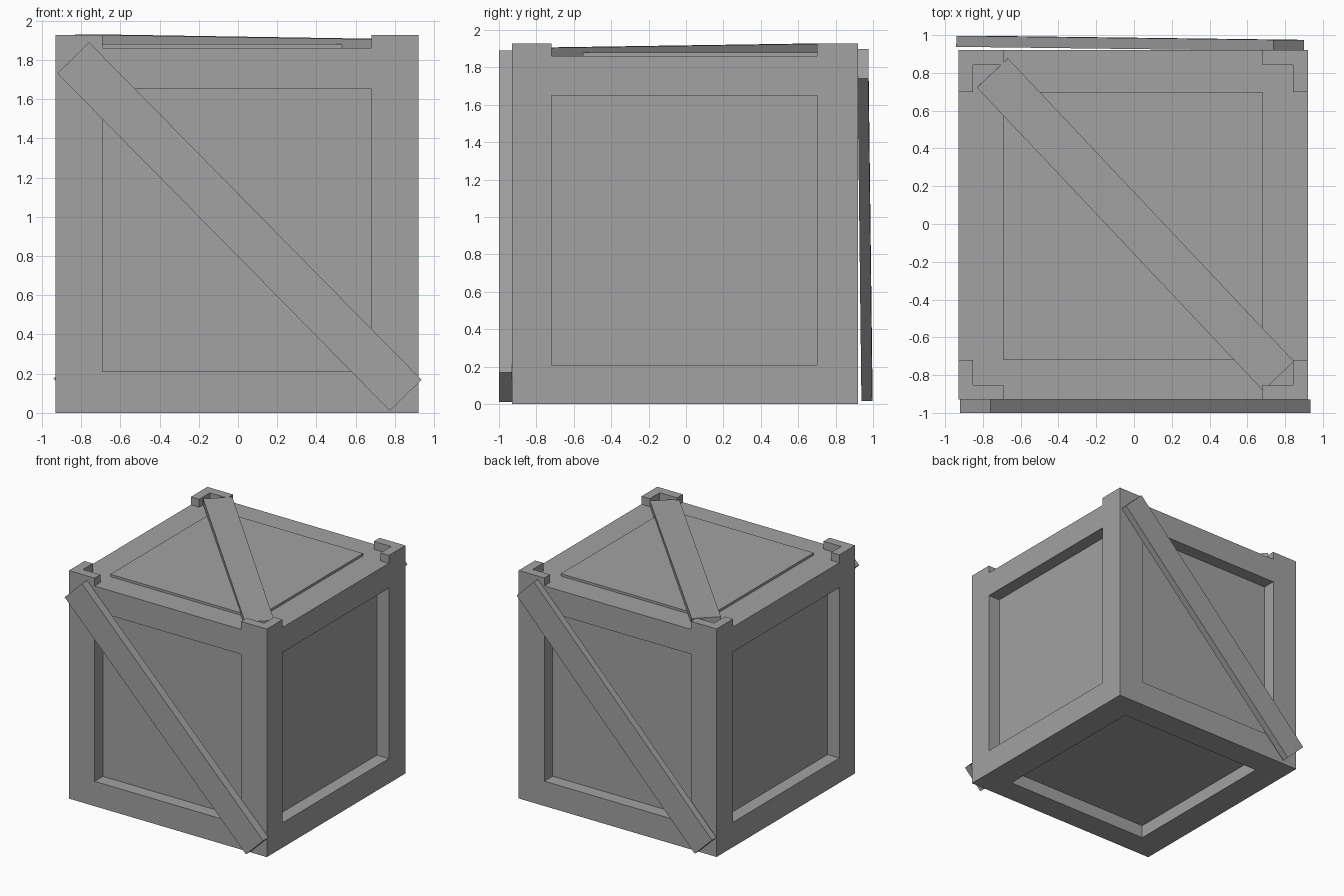
import bpy
import bmesh
from mathutils import Vector, Matrix

cube = bpy.data.objects.get("Cube")
if cube:
    bpy.data.objects.remove(cube, do_unlink=True)

grey = bpy.data.materials.new("plain_grey")
grey.use_nodes = True
grey.diffuse_color = (0.36, 0.36, 0.36, 1)
grey.node_tree.nodes["Principled BSDF"].inputs["Base Color"].default_value = (0.36, 0.36, 0.36, 1)

# Outer bounds of the crate and bounds of its panels
LOW, HIGH = Vector((-0.93, -0.93, 0)), Vector((0.92, 0.92, 1.86))
PANEL_LOW, PANEL_HIGH = Vector((-0.69, -0.72, 0.21)), Vector((0.68, 0.70, 1.65))
RECESS, LID_RISE = 0.11, 0.02


def finish(name, bm):
    bmesh.ops.recalc_face_normals(bm, faces=bm.faces[:])
    mesh = bpy.data.meshes.new(name)
    bm.to_mesh(mesh)
    bm.free()
    mesh.materials.append(grey)
    obj = bpy.data.objects.new(name, mesh)
    bpy.context.collection.objects.link(obj)
    return obj


def make_body():
    """Box with recessed side and bottom panels and a raised lid panel."""
    bm = bmesh.new()
    size = HIGH - LOW
    matrix = Matrix.Translation((LOW + HIGH) / 2) @ Matrix.Diagonal((*size, 1))
    bmesh.ops.create_cube(bm, size=1, matrix=matrix)
    middle = (LOW + HIGH) / 2
    for face in bm.faces[:]:
        normal = face.normal.copy()
        bmesh.ops.inset_individual(bm, faces=[face], thickness=0.2)
        for v in face.verts:
            for axis in range(3):
                if abs(normal[axis]) < 0.5:
                    bounds = PANEL_LOW if v.co[axis] < middle[axis] else PANEL_HIGH
                    v.co[axis] = bounds[axis]
        shift = LID_RISE if normal.z > 0.5 else -RECESS
        panel = bmesh.ops.extrude_discrete_faces(bm, faces=[face])["faces"][0]
        bmesh.ops.translate(bm, verts=panel.verts[:], vec=normal * shift)
    finish("crate_body", bm)


def make_corner(name, x, y, arm_x, arm_y, wall=0.077, top=1.927):
    """L-shaped bracket standing on one top corner; arms point inwards."""
    sx, sy = (1 if x < 0 else -1), (1 if y < 0 else -1)
    wx, wy = x + sx * wall, y + sy * wall
    outline = [(x, y), (arm_x, y), (arm_x, wy), (wx, wy), (wx, arm_y), (x, arm_y)]
    bm = bmesh.new()
    face = bm.faces.new([bm.verts.new((px, py, HIGH.z)) for px, py in outline])
    new = bmesh.ops.extrude_face_region(bm, geom=[face])["geom"]
    verts = [g for g in new if isinstance(g, bmesh.types.BMVert)]
    bmesh.ops.translate(bm, verts=verts, vec=(0, 0, top - HIGH.z))
    finish(name, bm)


def make_plank(name, start, end, facing, thickness, width=0.226):
    """Straight board from start to end with its broad side towards facing."""
    start, end = Vector(start), Vector(end)
    along = (end - start).normalized()
    across = Vector(facing).cross(along).normalized()
    out = along.cross(across)
    turn = Matrix((along, across, out)).transposed().to_4x4()
    scale = Matrix.Diagonal(((end - start).length, width, thickness, 1))
    bm = bmesh.new()
    bmesh.ops.create_cube(bm, size=1, matrix=Matrix.Translation((start + end) / 2) @ turn @ scale)
    finish(name, bm)


make_body()

# Four corner brackets
for side, x, arm_x in (("left", HIGH.x, PANEL_HIGH.x), ("right", LOW.x, PANEL_LOW.x)):
    for end, y, arm_y in (("front", LOW.y, PANEL_LOW.y), ("back", HIGH.y, PANEL_HIGH.y)):
        make_corner(f"{end}_{side}_corner_bracket", x, y, arm_x, arm_y)

# Diagonal boards, slightly crooked on the back and the lid
make_plank("front_plank", (-0.84, -0.965, 1.81), (0.855, -0.965, 0.09), (0, -1, 0), 0.07)
make_plank("back_plank", (0.82, 0.946, 1.82), (-0.86, 0.967, 0.095), (0, 1, 0), 0.058)
make_plank("lid_plank", (-0.75, 0.80, 1.903), (0.765, -0.805, 1.879), (0, 0, 1), 0.052)
